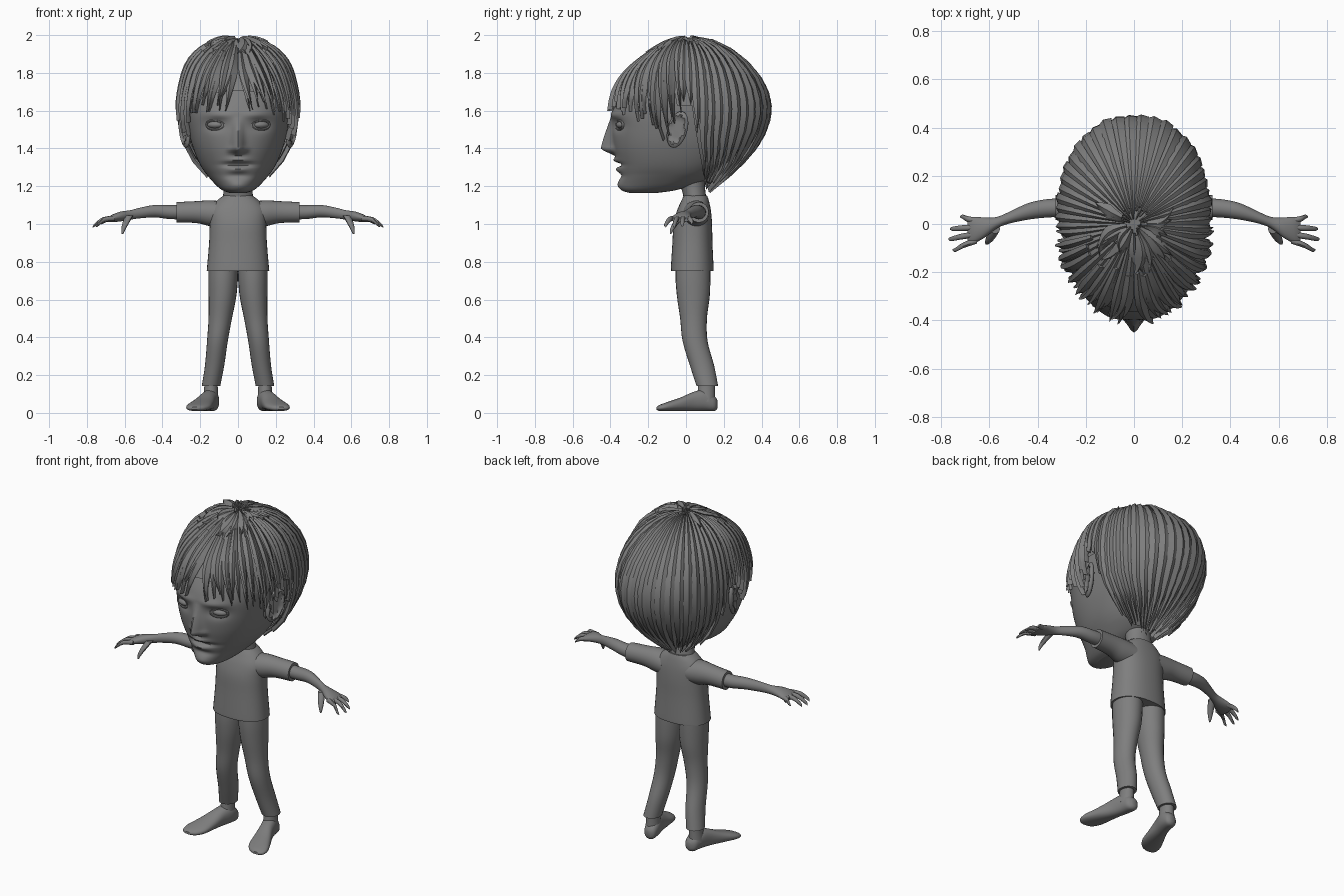
import bpy, bmesh, math, random
from mathutils import Vector, Matrix

if "Cube" in bpy.data.objects:
    bpy.data.objects.remove(bpy.data.objects["Cube"])

random.seed(4)
grey = bpy.data.materials.new("plain grey")
grey.diffuse_color = (0.21, 0.21, 0.21, 1)
grey.use_nodes = True
grey.node_tree.nodes["Principled BSDF"].inputs["Base Color"].default_value = grey.diffuse_color


def curve(pts, t):
    """Catmull-Rom value of a list of tuples at index t."""
    i = max(0, min(int(t), len(pts) - 2))
    f = t - i
    p = [pts[max(0, min(k, len(pts) - 1))] for k in (i - 1, i, i + 1, i + 2)]
    return [b + 0.5 * f * (c - a + f * (2 * a - 5 * b + 4 * c - d + f * (3 * (b - c) + d - a)))
            for a, b, c, d in zip(*p)]


def finish(name, bm, mirror=False, angle=40):
    bmesh.ops.recalc_face_normals(bm, faces=bm.faces)
    me = bpy.data.meshes.new(name)
    bm.to_mesh(me)
    bm.free()
    ob = bpy.data.objects.new(name, me)
    bpy.context.collection.objects.link(ob)
    me.materials.append(grey)
    bpy.ops.object.select_all(action='DESELECT')
    ob.select_set(True)
    bpy.context.view_layer.objects.active = ob
    bpy.ops.object.shade_smooth_by_angle(angle=math.radians(angle))
    if mirror:
        ob.modifiers.new("mirror", 'MIRROR').use_mirror_merge = False
    return ob


def skin(bm, rings, caps=True, closed=True):
    rows = [[bm.verts.new(p) for p in r] for r in rings]
    n = len(rows[0])
    for a, b in zip(rows, rows[1:]):
        for k in range(n if closed else n - 1):
            j = (k + 1) % n
            bm.faces.new((a[k], a[j], b[j], b[k]))
    if caps:
        bm.faces.new(rows[0])
        bm.faces.new(rows[-1])


def sample(pts, sub):
    n = (len(pts) - 1) * sub
    return [curve(pts, k / sub) for k in range(n + 1)]


def loft(bm, axis, secs, n=24, sub=4, power=2.0):
    """Sections (x, y, z, half size, half size) swept along one axis."""
    rings = []
    for x, y, z, a, b in sample(secs, sub):
        ring = []
        for k in range(n):
            c, s = math.cos(k * math.tau / n), math.sin(k * math.tau / n)
            u = max(a, .002) * math.copysign(abs(c) ** (2 / power), c)
            v = max(b, .002) * math.copysign(abs(s) ** (2 / power), s)
            ring.append({'x': (x, y + u, z + v), 'y': (x + u, y, z + v), 'z': (x + u, y + v, z)}[axis])
        rings.append(ring)
    skin(bm, rings)


def part(name, axis, secs, mirror=False, **kw):
    bm = bmesh.new()
    loft(bm, axis, secs, **kw)
    return finish(name, bm, mirror)


# Shirt, sleeves and neck
part("shirt", 'z', [(0, .033, .75, .166, .113), (0, .033, .77, .164, .113), (0, .034, .9, .153, .106),
                    (0, .036, 1.0, .15, .102), (0, .042, 1.07, .15, .09), (0, .048, 1.12, .115, .074),
                    (0, .05, 1.15, .078, .062)], n=40, power=2.3)
part("sleeve", 'x', [(.08, .05, 1.05, .075, .07), (.15, .055, 1.057, .066, .068), (.22, .062, 1.063, .056, .058),
                     (.325, .068, 1.062, .052, .054)], True)
part("neck", 'z', [(0, .05, 1.08, .085, .065), (0, .047, 1.14, .08, .06), (0, .035, 1.2, .075, .065),
                   (0, .02, 1.26, .08, .08)])

# Arms, palms, fingers and thumbs
part("arm", 'x', [(.28, .068, 1.063, .038, .038), (.36, .065, 1.063, .038, .037), (.44, .052, 1.068, .034, .033),
                  (.52, .025, 1.058, .024, .028), (.57, .005, 1.048, .024, .025), (.62, -.015, 1.04, .042, .026),
                  (.665, -.025, 1.03, .055, .02), (.69, -.03, 1.022, .05, .012)], True)
bm = bmesh.new()
for y0, x1, y1, z1 in ((-.068, .752, -.107, .985), (-.042, .77, -.062, .983), (-.014, .763, -.02, .988), (.012, .722, .03, 1.0)):
    xm, ym = (.66 + x1) / 2, (y0 + y1) / 2
    loft(bm, 'x', [(.65, y0, 1.03, .013, .014), (xm, ym, 1.024, .012, .013),
                   (x1 - .012, y1, z1 + .012, .009, .009), (x1, y1, z1, .003, .003)], n=10, sub=3)
loft(bm, 'z', [(.575, -.02, 1.045, .02, .02), (.592, -.05, 1.01, .018, .018), (.606, -.072, .975, .012, .012),
               (.612, -.082, .947, .004, .004)], n=10, sub=3)
finish("fingers", bm, True)

# Trousers and feet
part("trouser_leg", 'z', [(.078, .037, .77, .078, .092), (.079, .037, .7, .078, .092), (.083, .039, .61, .073, .086),
                          (.094, .04, .5, .062, .071), (.109, .048, .38, .055, .066), (.124, .085, .25, .051, .064),
                          (.143, .113, .142, .049, .057)], True)
part("ankle", 'z', [(.143, .11, .2, .035, .042), (.143, .108, .13, .036, .045), (.145, .105, .06, .042, .05)], True)
part("foot", 'y', [(.135, .167, .045, .015, .02), (.138, .15, .05, .036, .04), (.145, .1, .066, .044, .056),
                   (.162, .04, .06, .045, .051), (.185, -.03, .045, .056, .036), (.208, -.1, .033, .064, .024),
                   (.222, -.14, .026, .048, .016), (.228, -.156, .024, .02, .007)], True, n=28, power=2.3)


# Head with sculpted face
def bump(x, z, cx, cz, sx, sz):
    return math.exp(-((abs(x) - cx) / sx) ** 2 - ((z - cz) / sz) ** 2)


def face_relief(x, z):
    d = -.022 * bump(x, z, .12, 1.525, .055, .032) + .012 * bump(x, z, .1, 1.578, .07, .02)
    d += .018 * bump(x, z, 0, 1.338, .055, .013) + .016 * bump(x, z, 0, 1.288, .05, .014)
    d -= .028 * bump(x, z, 0, 1.314, .075, .009) + .012 * bump(x, z, 0, 1.255, .07, .016)
    d += .014 * bump(x, z, 0, 1.205, .06, .025) + .012 * bump(x, z, .042, 1.392, .016, .016)
    ramp = max(0, min((1.57 - z) / .17, (z - 1.36) / .035, 1))
    return d + .068 * ramp * math.exp(-(x / (.02 + .012 * ramp)) ** 2)


HEAD = [(1.165, -.3, -.15, .045), (1.18, -.338, -.05, .085), (1.22, -.35, .08, .13), (1.3, -.358, .2, .193),
        (1.4, -.383, .29, .237), (1.5, -.393, .35, .262), (1.6, -.39, .37, .275), (1.7, -.345, .36, .27),
        (1.8, -.27, .32, .24), (1.88, -.18, .22, .17), (1.93, -.05, .08, .05)]
rings = []
for z, front, back, w in sample(HEAD, 10):
    yc, ring = min(-.08, (front + back) / 2 + .02), []
    for k in range(140):
        c, s = math.cos(k * math.tau / 140), math.sin(k * math.tau / 140)
        x = w * math.copysign(abs(s) ** .92, s)
        y = yc + (front - yc if c > 0 else back - yc) * abs(c) ** .92
        ring.append((x, y - (face_relief(x, z) if c > 0 else 0) * abs(c), z))
    rings.append(ring)
bm = bmesh.new()
skin(bm, rings)
finish("head", bm, angle=60)


# Eyes with lids, and ears
def ball(name, loc, size, rot, dent=False):
    bm = bmesh.new()
    bmesh.ops.create_uvsphere(bm, u_segments=24, v_segments=16, radius=1)
    for v in bm.verts:
        if dent and v.co.x > 0 and math.hypot(v.co.y, v.co.z) < .72:
            v.co.x *= .15
    m = Matrix.Translation(loc) @ rot @ Matrix.Diagonal((*size, 1))
    bm.transform(m)
    return finish(name, bm, True)


turn = Matrix.Rotation(.35, 4, 'Z')
ball("eye", (.12, -.338, 1.525), (.046, .03, .021), turn)
bm = bmesh.new()
skin(bm, [[Vector(((.05 + .007 * math.cos(b)) * math.cos(a), .008 * math.sin(b),
                   (.025 + .007 * math.cos(b)) * math.sin(a))) for b in [j * math.tau / 8 for j in range(8)]]
          for a in [k * math.tau / 32 for k in range(33)]], caps=False)
bmesh.ops.remove_doubles(bm, verts=bm.verts, dist=1e-5)
bm.transform(Matrix.Translation((.12, -.352, 1.525)) @ turn)
finish("eyelid", bm, True)
ball("ear", (.283, -.045, 1.5), (.022, .056, .1),
     Matrix.Rotation(-.4, 4, 'Z') @ Matrix.Rotation(-.32, 4, 'X'), True)

# Hair surface: (radius, height) profiles from crown to tip
FRONT = [(0, 1.965), (.1, 1.945), (.2, 1.885), (.305, 1.8), (.37, 1.71), (.402, 1.61), (.41, 1.55), (.4, 1.45), (.38, 1.35)]
SIDE = [(0, 1.965), (.1, 1.962), (.195, 1.92), (.265, 1.84), (.3, 1.72), (.31, 1.6), (.285, 1.46), (.215, 1.32), (.09, 1.2)]
BACK = [(0, 1.965), (.12, 1.965), (.27, 1.89), (.385, 1.77), (.435, 1.65), (.425, 1.53), (.355, 1.4), (.21, 1.28), (.06, 1.18)]


def hair_point(az, t, off):
    c, s = math.cos(az), math.sin(az)
    (rl, zl), (rs, zs) = curve(FRONT if c > 0 else BACK, t), curve(SIDE, t)
    p = 2.0 if c > 0 else 2.3
    r = ((abs(c) / max(rl, .001)) ** p + (abs(s) / max(rs, .001)) ** p) ** (-1 / p)
    v = Vector((r * s, -r * c + .03 * max(0, t - 6), zl * c * c + zs * s * s))
    return v + (v - Vector((0, 0, 1.6))).normalized() * off


def hair_end(az):
    """How far hair falls: fringe, sideburn, above ear, nape."""
    d = abs(math.degrees((az + math.pi) % math.tau - math.pi))
    keys = [(0, 4.9), (35, 5.1), (52, 5.7), (66, 5.9), (76, 5.0), (96, 5.0), (106, 7.6), (120, 8), (181, 8)]
    for (a, u), (b, w) in zip(keys, keys[1:]):
        if d <= b:
            return u + (w - u) * (d - a) / (b - a)


bm = bmesh.new()
N = 120
skin(bm, [[hair_point(k * math.tau / N, .02 + (hair_end(k * math.tau / N) - (.9 if math.cos(k * math.tau / N) > .2 else .25))
                      * j / 24, -.008) for k in range(N)] for j in range(25)], caps=False)
finish("hair_cap", bm)


def lock(bm, az, width, t0, t1, twist, taper, lift):
    rings = []
    for k in range(13):
        f = k / 12
        t = t0 + (t1 - t0) * f
        w = width * max(.04, min(1, (1 - f) / taper)) / 2
        a = az + twist * f * f
        rings.append([hair_point(a - w, t, lift + .008), hair_point(a - w * .1, t, lift + .014),
                      hair_point(a + w, t, lift - .006), hair_point(a, t, lift - .014)])
    skin(bm, rings)


# Long overlapping locks all round, then shorter fringe locks and loose tufts
bm = bmesh.new()
COUNT = 52
for i in range(COUNT):
    az = (i + .5) * math.tau / COUNT - math.pi
    fringe = math.cos(az) > .1
    end = hair_end(az) + (random.uniform(-.3, .45) if fringe else random.uniform(-.45, 0))
    side = math.copysign(1, az)
    lock(bm, az, .19 if fringe else .17, random.uniform(.2, .7), end,
         side * (.1 if fringe else .02), .55 if fringe else .22, random.uniform(-.002, .008))
for i in range(18):
    az = -1.25 + 2.5 * i / 17
    lock(bm, az, .15, random.uniform(1, 2.2), hair_end(az) + random.uniform(-.5, .2),
         random.uniform(.02, .2) * (1 if az > 0 else -1), .6, .012)
for i in range(16):
    lock(bm, random.uniform(-2.6, 2.6), random.uniform(.3, .6), random.uniform(.25, .6), random.uniform(1.2, 2),
         random.uniform(-.5, .5), .5, random.uniform(.01, .019))
finish("hair_locks", bm, angle=35)
